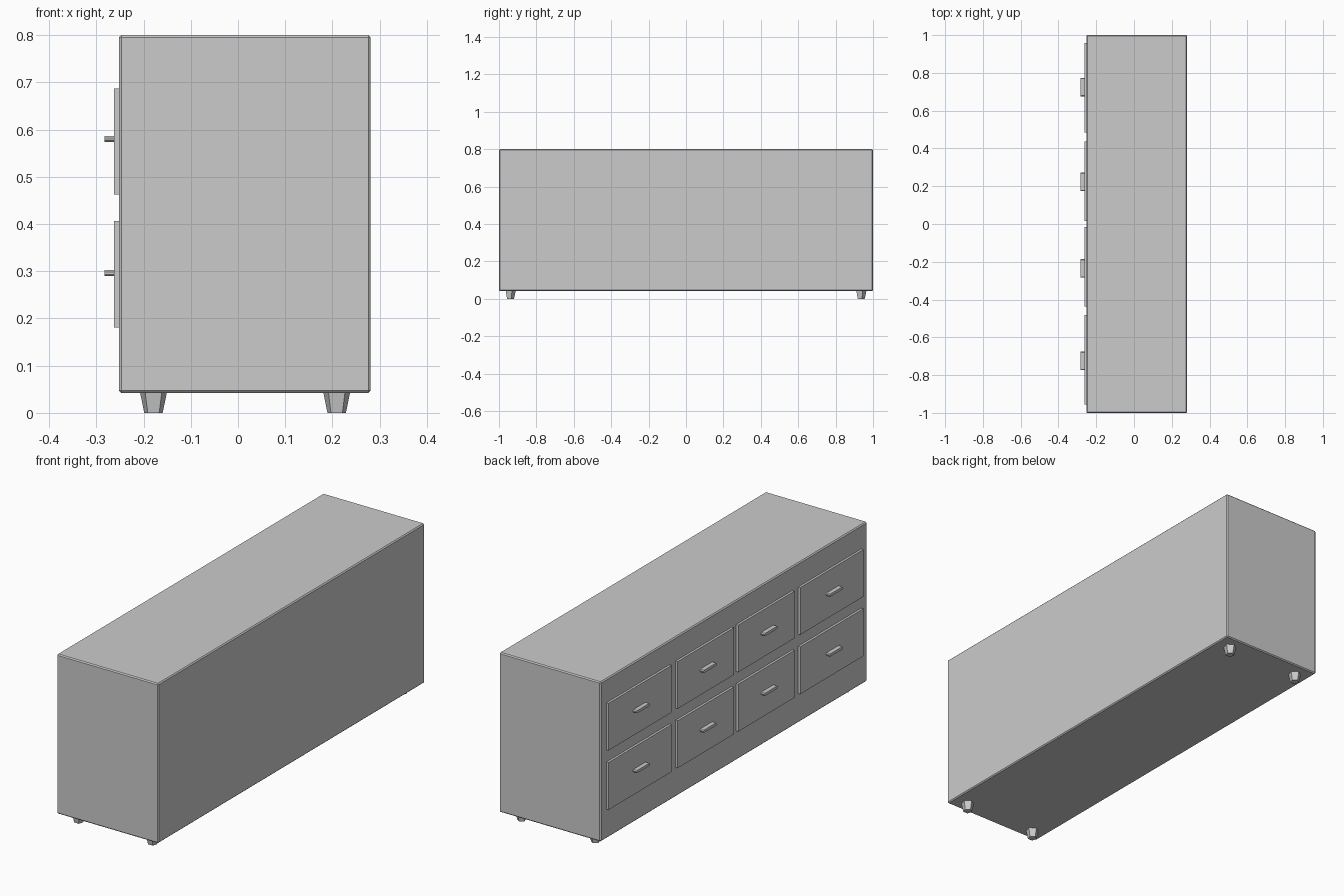
import bpy, bmesh

if "Cube" in bpy.data.objects:
    bpy.data.objects.remove(bpy.data.objects["Cube"])


def add_object(name, bm):
    bmesh.ops.recalc_face_normals(bm, faces=bm.faces)
    mesh = bpy.data.meshes.new(name)
    bm.to_mesh(mesh)
    bm.free()
    obj = bpy.data.objects.new(name, mesh)
    bpy.context.collection.objects.link(obj)
    return obj


def box(name, x, y, z, bevel=0.0, along_x_only=False):
    """Box from (min, max) ranges with optional one-segment chamfers."""
    bm = bmesh.new()
    bmesh.ops.create_cube(bm, size=1)
    for v in bm.verts:
        v.co = [lo + (c + 0.5) * (hi - lo) for c, (lo, hi) in zip(v.co, (x, y, z))]
    if bevel:
        edges = [e for e in bm.edges if not along_x_only
                 or abs(e.verts[0].co.x - e.verts[1].co.x) > 1e-4]
        bmesh.ops.bevel(bm, geom=edges, offset=bevel, segments=1,
                        affect='EDGES', profile=0.5)
    return add_object(name, bm)


# Cabinet body with thin chamfered edges
box("cabinet_body", (-0.252, 0.281), (-1.0, 1.0), (0.042, 0.8), bevel=0.005)

# Drawer fronts and handles: two rows of four on the -x side
columns = [(-0.955, -0.482, -0.724), (-0.438, -0.017, -0.235),
           (0.017, 0.438, 0.223), (0.484, 0.957, 0.725)]
rows = [("lower", 0.181, 0.406, 0.296), ("upper", 0.463, 0.687, 0.580)]
for row, z0, z1, zh in rows:
    for i, (y0, y1, yh) in enumerate(columns, 1):
        box(f"{row}_drawer_{i}", (-0.263, -0.245), (y0, y1), (z0, z1))
        box(f"{row}_handle_{i}", (-0.283, -0.258), (yh - 0.049, yh + 0.049),
            (zh - 0.0065, zh + 0.0065), bevel=0.004, along_x_only=True)

# Tapered five-sided feet
for side, x in (("front", -0.179), ("back", 0.209)):
    for end, y in (("left", -0.94), ("right", 0.935)):
        bm = bmesh.new()
        bmesh.ops.create_cone(bm, cap_ends=True, segments=5, radius1=0.0205,
                              radius2=0.030, depth=0.044)
        foot = add_object(f"{side}_{end}_foot", bm)
        foot.location = (x, y, 0.022)
